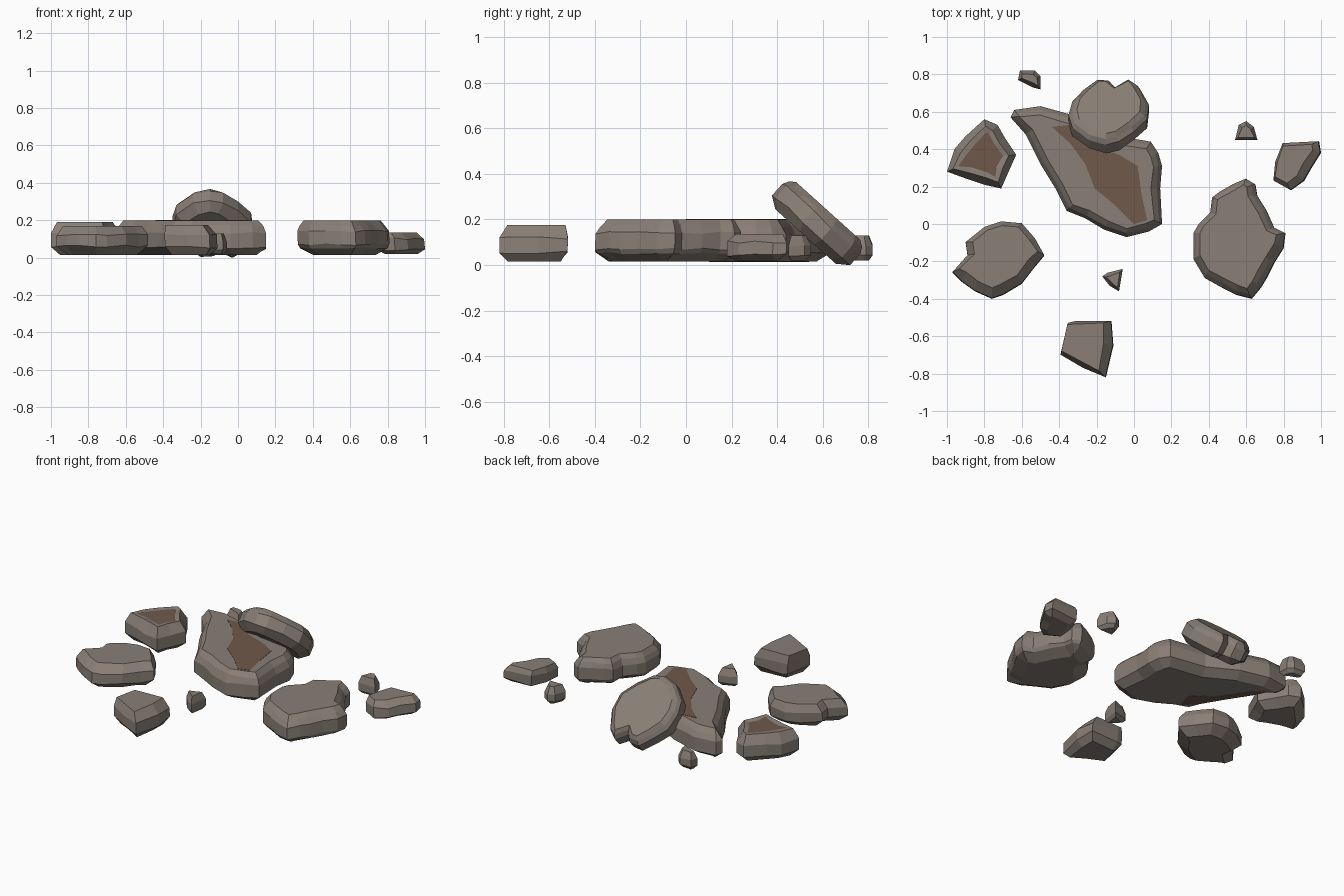
import bpy
import bmesh
import math
import random
from mathutils import Vector, Matrix

random.seed(4)

default_cube = bpy.data.objects.get("Cube")
if default_cube:
    bpy.data.objects.remove(default_cube, do_unlink=True)


def make_material(name, colour):
    material = bpy.data.materials.new(name)
    material.use_nodes = True
    material.diffuse_color = colour
    shader = material.node_tree.nodes["Principled BSDF"]
    shader.inputs["Base Color"].default_value = colour
    shader.inputs["Roughness"].default_value = 0.9
    return material


stone = make_material("grey_stone", (0.25, 0.21, 0.18, 1))
earth = make_material("brown_earth", (0.16, 0.10, 0.07, 1))


def to_points(outline):
    """Outlines are written in hundredths of a unit."""
    return [Vector((x, y)) / 100 for x, y in outline]


def inward_normals(points):
    """Unit vectors pointing into the outline at each corner."""
    count = len(points)
    area = sum(points[i - 1].cross(points[i]) for i in range(count))
    side = 1 if area > 0 else -1
    normals = []
    for i in range(count):
        before = (points[i] - points[i - 1]).normalized()
        after = (points[(i + 1) % count] - points[i]).normalized()
        chord = (before + after).normalized()
        normals.append(Vector((-chord.y, chord.x)) * side)
    return normals


def finish(name, bm, materials):
    bmesh.ops.recalc_face_normals(bm, faces=bm.faces[:])
    mesh = bpy.data.meshes.new(name)
    bm.to_mesh(mesh)
    bm.free()
    for material in materials:
        mesh.materials.append(material)
    obj = bpy.data.objects.new(name, mesh)
    bpy.context.collection.objects.link(obj)
    return obj


# Ring profiles: (inset, fraction of the height)
SLAB = [(0.055, 0), (0, 0.2), (0, 0.64), (0.016, 0.84), (0.045, 1)]
PEBBLE = [(0.02, 0), (0, 0.2), (0, 0.6), (0.02, 1)]
DISHED = [(0.05, 0), (0, 0.25), (0, 0.65), (0.035, 1), (0.065, 0.97)]


def rock(name, outline, low, high, profile=SLAB, lean=(0, 0), cap=stone, rough=0.006):
    """Stack rings of an outline into a stone; lean slides the upper ring sideways."""
    points = to_points(outline)
    normals = inward_normals(points)
    lean = Vector(lean)
    bm = bmesh.new()
    rings = []
    for inset, level in profile:
        ring = []
        is_edge = level in (0, 1)
        slide = lean * max(0, level - 0.6) / 0.4
        for point, normal in zip(points, normals):
            push = inset + (random.uniform(0, rough) if inset else 0)
            spot = point + normal * push + slide
            lift = 0 if is_edge else random.uniform(-rough, rough)
            ring.append(bm.verts.new((spot.x, spot.y, low + (high - low) * level + lift)))
        rings.append(ring)
    count = len(points)
    for lower, upper in zip(rings, rings[1:]):
        for i in range(count):
            j = (i + 1) % count
            bm.faces.new((lower[i], lower[j], upper[j], upper[i]))
    bm.faces.new(rings[0])
    top = bm.faces.new(rings[-1])
    if cap != stone:
        top.material_index = 1
    return finish(name, bm, [stone, cap])


def plate(name, outline, z, thickness=0.004):
    """Thin patch of earth lying on a flat face."""
    bm = bmesh.new()
    face = bm.faces.new([bm.verts.new((p.x, p.y, z)) for p in to_points(outline)])
    extruded = bmesh.ops.extrude_face_region(bm, geom=[face])
    moved = [v for v in extruded["geom"] if isinstance(v, bmesh.types.BMVert)]
    bmesh.ops.translate(bm, verts=moved, vec=(0, 0, thickness))
    return finish(name, bm, [earth])


# Large central slab with earth patches above and below
rock("central_slab",
     [(-66, 57), (-64, 61), (-50, 63), (-32, 58), (-14, 48), (9, 44), (13, 38),
      (15, 31), (14, 19), (15, 0), (8, -4), (-4, -7), (-16, -3), (-26, 3),
      (-36, 7), (-42, 19), (-50, 32), (-58, 48)],
     0.015, 0.2)
plate("slab_top_earth",
      [(-44, 52), (-33, 53), (-22, 42), (-8, 37), (2, 31), (4, 16), (7, 2),
       (0, 0), (-10, 10), (-21, 19), (-26, 32), (-34, 43)], 0.198)
plate("slab_bottom_earth",
      [(-27, 10), (-24, 22), (-36, 30), (-47, 46), (-56, 54), (-52, 46),
       (-43, 32), (-34, 17)], 0.013)

# Stone leaning on the back of the slab
leaning = rock("leaning_stone",
               [(-35, -2), (-33, 8), (-27, 16), (-20, 23), (-13, 22), (-10, 18),
                (-3, 23), (3, 18), (8, 6), (7, -5), (0, -14), (-8, -21),
                (-15, -23), (-24, -20), (-33, -11)],
               -0.075, 0.075,
               [(0.05, 0), (0, 0.27), (0, 0.7), (0.015, 0.85), (0.04, 1)])
tilt = Matrix.Rotation(math.radians(-42), 4, "X")
leaning.data.transform(Matrix.Translation((0, 0.575, 0.181)) @ tilt)

# Broad stone on the model's left
rock("broad_left_stone",
     [(32, -5), (35, 0), (41, 6), (42, 14), (46, 17), (53, 21), (60, 24),
      (65, 21), (66, 15), (71, 7), (75, -2), (81, -5), (80, -13), (75, -21),
      (71, -29), (68, -34), (63, -40), (55, -38), (47, -34), (38, -29), (32, -19)],
     0.015, 0.2, [(0.08, 0), (0.01, 0.19), (0, 0.3), (0, 0.68), (0.015, 0.85), (0.04, 1)],
     lean=(-0.012, 0.012))

# Flat stone on the model's right
rock("flat_right_stone",
     [(-97, -26), (-89, -17), (-90, -10), (-80, -2), (-71, 1), (-60, 0),
      (-53, -8), (-48, -17), (-53, -23), (-60, -32), (-70, -38), (-76, -40),
      (-85, -36), (-92, -31)],
     0.015, 0.17, [(0.06, 0), (0, 0.3), (0, 0.68), (0.035, 1)], lean=(0, 0.02))

# Stone with an earth hollow in its top
rock("hollow_stone",
     [(-100, 28), (-96, 40), (-90, 47), (-80, 56), (-73, 53), (-69, 46),
      (-63, 37), (-67, 28), (-71, 19), (-80, 21), (-89, 24)],
     0.015, 0.19, DISHED, cap=earth)

# Middle-sized stones
rock("back_left_stone",
     [(75, 23), (76, 33), (80, 43), (99, 44), (100, 38), (95, 30), (91, 23), (84, 18)],
     0.02, 0.135, [(0.04, 0), (0, 0.2), (0, 0.7), (0.025, 1)], lean=(-0.02, 0.01))
rock("front_stone",
     [(-39, -70), (-35, -53), (-31, -52), (-12, -52), (-11, -65), (-15, -82), (-27, -77)],
     0.015, 0.175, [(0.04, 0), (0, 0.25), (0, 0.65), (0.025, 1)], lean=(-0.025, 0.01))

# Scattered pebbles
pebbles = {
    "front_pebble": [(-17, -28), (-14, -26), (-6, -24), (-8, -36), (-13, -33)],
    "left_pebble": [(54, 45), (56, 53), (60, 55), (64, 52), (66, 45)],
    "back_pebble": [(-62, 77), (-61, 82), (-53, 82), (-50, 79), (-50, 72), (-54, 73)],
}
for pebble_name, pebble_outline in pebbles.items():
    rock(pebble_name, pebble_outline, 0.02, 0.13, PEBBLE, rough=0.004)
